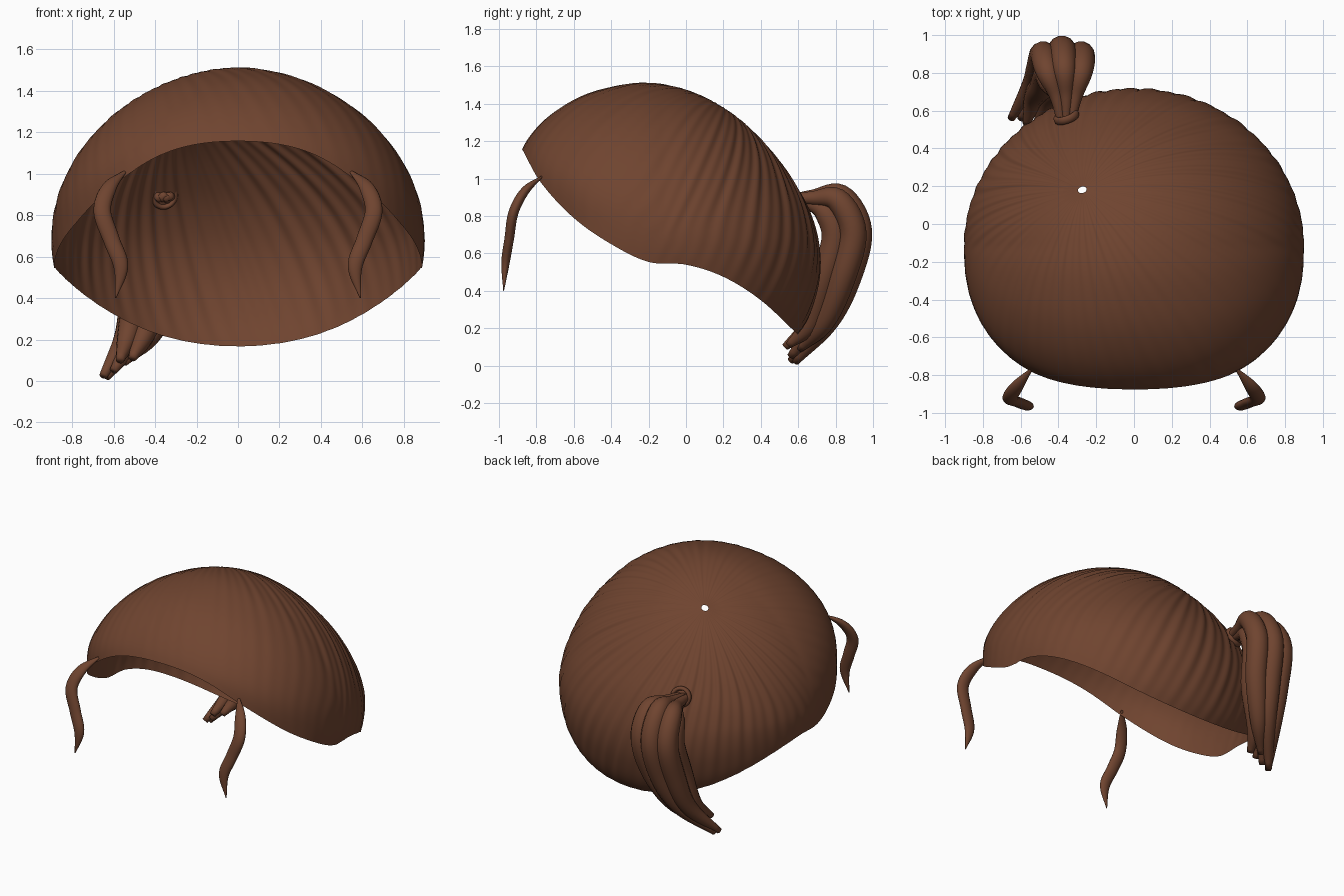
import bpy, bmesh, math
from mathutils import Vector

if "Cube" in bpy.data.objects:
    bpy.data.objects.remove(bpy.data.objects["Cube"])

brown = bpy.data.materials.new("chestnut_brown")
brown.diffuse_color = (0.16, 0.058, 0.029, 1)
brown.use_nodes = True
brown.node_tree.nodes["Principled BSDF"].inputs["Base Color"].default_value = brown.diffuse_color


def hermite(pts, x):
    """Smooth interpolation of sorted (x, value) pairs."""
    i = 0
    while i < len(pts) - 2 and x > pts[i + 1][0]:
        i += 1

    def slope(k):
        a, b = pts[max(k - 1, 0)], pts[min(k + 1, len(pts) - 1)]
        return (b[1] - a[1]) / (b[0] - a[0])
    (x0, y0), (x1, y1) = pts[i], pts[i + 1]
    h = x1 - x0
    t = (x - x0) / h
    if t < 0:
        return y0 + slope(i) * (x - x0)
    if t > 1:
        return y1 + slope(i + 1) * (x - x1)
    return (y0 * (1 + 2 * t) * (1 - t) ** 2 + slope(i) * h * t * (1 - t) ** 2
            + y1 * t * t * (3 - 2 * t) + slope(i + 1) * h * t * t * (t - 1))


def make_object(name, bm):
    me = bpy.data.meshes.new(name)
    bm.to_mesh(me)
    bm.free()
    ob = bpy.data.objects.new(name, me)
    bpy.context.collection.objects.link(ob)
    me.materials.append(brown)
    for p in me.polygons:
        p.use_smooth = True
    return ob


def bridge(bm, a, b):
    n = len(a)
    for j in range(n):
        bm.faces.new((a[j], a[(j + 1) % n], b[(j + 1) % n], b[j]))


# ---- Hair cap: side profile and rim line as (y, z) ----
CY, CZ, HALF_W = -0.12, 0.68, 0.9
profile = [(-.119, -.07), (.3, .0), (.6, .17), (.7, .4), (.715, .6), (.66, .82),
           (.55, 1.02), (.4, 1.21), (.2, 1.38), (0, 1.475), (-.22, 1.512),
           (-.4, 1.49), (-.6, 1.42), (-.8, 1.27), (-.885, 1.13), (-.88, .8),
           (-.75, .35), (-.121, -.07)]
rim = [(-.88, 1.165), (-.78, .985), (-.6, .79), (-.4, .65), (-.2, .555),
       (0, .54), (.2, .475), (.4, .35), (.6, .165)]


def angle(y, z):
    return (math.atan2(z, y) + math.pi / 2) % (2 * math.pi)


radius = [(angle(y - CY, z - CZ), math.hypot(y - CY, z - CZ)) for y, z in profile]


def cap_point(u):
    phi = angle(u.y, u.z)
    rho0 = math.hypot(u.y, u.z) or 1e-6
    # squarer brow, slightly narrower shoulders
    e = 2 + 0.4 * max(0, -u.y / rho0) - 0.15 * max(0, u.z / rho0)
    rho = max(0, 1 - min(1, abs(u.x)) ** e) ** (1 / e) * hermite(radius, phi)
    return Vector((HALF_W * u.x, CY + rho * u.y / rho0, CZ + rho * u.z / rho0))


crown = Vector((-.3, .954 * math.cos(1.15), .954 * math.sin(1.15))).normalized()
ax = Vector((1, 0, 0))
ax = (ax - crown * ax.dot(crown)).normalized()
ay = crown.cross(ax)
SEG, ROWS, RIDGES = 384, 36, 60
center = Vector((0, CY, CZ))

bm = bmesh.new()
rows = [[] for _ in range(ROWS + 1)]
for j in range(SEG):
    a = 2 * math.pi * j / SEG
    side = ax * math.cos(a) + ay * math.sin(a)

    def at(th):
        return cap_point(crown * math.cos(th) + side * math.sin(th))

    def above(th):
        p = at(th)
        return p.z > hermite(rim, p.y)
    # march down from the crown until the rim line is crossed
    hi = 0.3
    while above(hi) and hi < 3:
        hi += 0.04
    lo = hi - 0.04
    for _ in range(12):
        mid = (lo + hi) / 2
        lo, hi = (mid, hi) if above(mid) else (lo, mid)
    wave = a * RIDGES / 2
    ridge = 0.6 * math.sin(2 * wave + 0.8 * math.sin(3 * a)) + 0.4 * math.sin(a * 37 + 1)
    for i in range(ROWS + 1):
        t = i / ROWS
        th = 0.026 + (lo - 0.026) * t
        p = at(th)
        back = min(1, max(0.25, 0.6 + p.y))
        amp = 0.009 * back * ridge * min(1, t * 2.2) * (1 - 0.85 * t ** 4)
        pinch = 0.015 * max(0, 1 - i / 2)
        rows[i].append(bm.verts.new(p + (p - center) * (amp + pinch)))
for i in range(ROWS):
    bridge(bm, rows[i], rows[i + 1])
bm.normal_update()
if sum((f.calc_center_median() - center).dot(f.normal) for f in bm.faces) < 0:
    bmesh.ops.reverse_faces(bm, faces=bm.faces)
make_object("hair_cap", bm)


# ---- Tapered locks swept along smooth paths ----
def lock(name, path, widths, flat=1.0, steps=40, sides=14):
    n = len(path) - 1
    chan = [[(k, p[c]) for k, p in enumerate(path)] for c in range(3)]
    wid = list(enumerate(widths))

    def pos(s):
        return Vector([hermite(c, s) for c in chan])
    bm = bmesh.new()
    prev = first = None
    for i in range(steps + 1):
        s = n * i / steps
        p = pos(s)
        tan = (pos(min(n, s + .02)) - pos(max(0, s - .02))).normalized()
        u = Vector((1, 0, 0))
        u = (u - tan * u.dot(tan)).normalized()
        v = tan.cross(u)
        w = max(.003, hermite(wid, s))
        ring = []
        for k in range(sides):
            b = 2 * math.pi * k / sides
            ring.append(bm.verts.new(p + u * w * math.cos(b) + v * w * flat * math.sin(b)))
        if prev:
            bridge(bm, prev, ring)
        else:
            first = ring
        prev = ring
    bm.faces.new(first[::-1])
    bm.faces.new(prev)
    bmesh.ops.recalc_face_normals(bm, faces=bm.faces)
    return make_object(name, bm)


# Front locks, mirrored
for label, m in (("right", 1), ("left", -1)):
    lock("front_lock_" + label,
         [(m * .54, -.765, 1.015), (m * .62, -.86, .935), (m * .655, -.922, .82),
          (m * .61, -.945, .68), (m * .565, -.965, .55), (m * .59, -.975, .40)],
         [.006, .036, .042, .040, .035, .003], .65)

# Ponytail strands: (sideways spread, reach, tip x, tip y, tip z)
strands = [(-.10, -.03, -.65, .56, .025), (0, .0, -.635, .585, .02),
           (.10, -.03, -.55, .61, .09), (-.08, -.13, -.57, .53, .10),
           (.05, -.13, -.51, .55, .11), (-.02, -.09, -.60, .56, .05)]
for k, (sx, r, tx, ty, tz) in enumerate(strands):
    lock("ponytail_strand_%d" % (k + 1),
         [(-.36 + sx * .25, .53, .89), (-.36 + sx * .5, .68 + r * .1, .905 + r * .3),
          (-.37 + sx * .9, .83 + r * .6, .905 + r * .7), (-.38 + sx, .925 + r, .72 + r * .3),
          (-.41 + sx * .9, .865 + r, .46), (-.48 + sx * .6, .76 + r * .7, .23),
          (tx, ty, tz)],
         [.02, .038, .064, .072, .070, .054, .020], 1.0)

# Hair tie around the ponytail base
bm = bmesh.new()
axis = Vector((-.32, .90, .28)).normalized()
q = axis.to_track_quat('Z', 'Y')
loops = []
for i in range(32):
    a = 2 * math.pi * i / 32
    out = Vector((math.cos(a), math.sin(a), 0))
    ring = []
    for k in range(10):
        b = 2 * math.pi * k / 10
        v = out * (.056 + .014 * math.cos(b)) + Vector((0, 0, .022 * math.sin(b)))
        ring.append(bm.verts.new(Vector((-.358, .568, .895)) + q @ v))
    loops.append(ring)
for i in range(32):
    bridge(bm, loops[i], loops[(i + 1) % 32])
bmesh.ops.recalc_face_normals(bm, faces=bm.faces)
make_object("hair_tie", bm)
